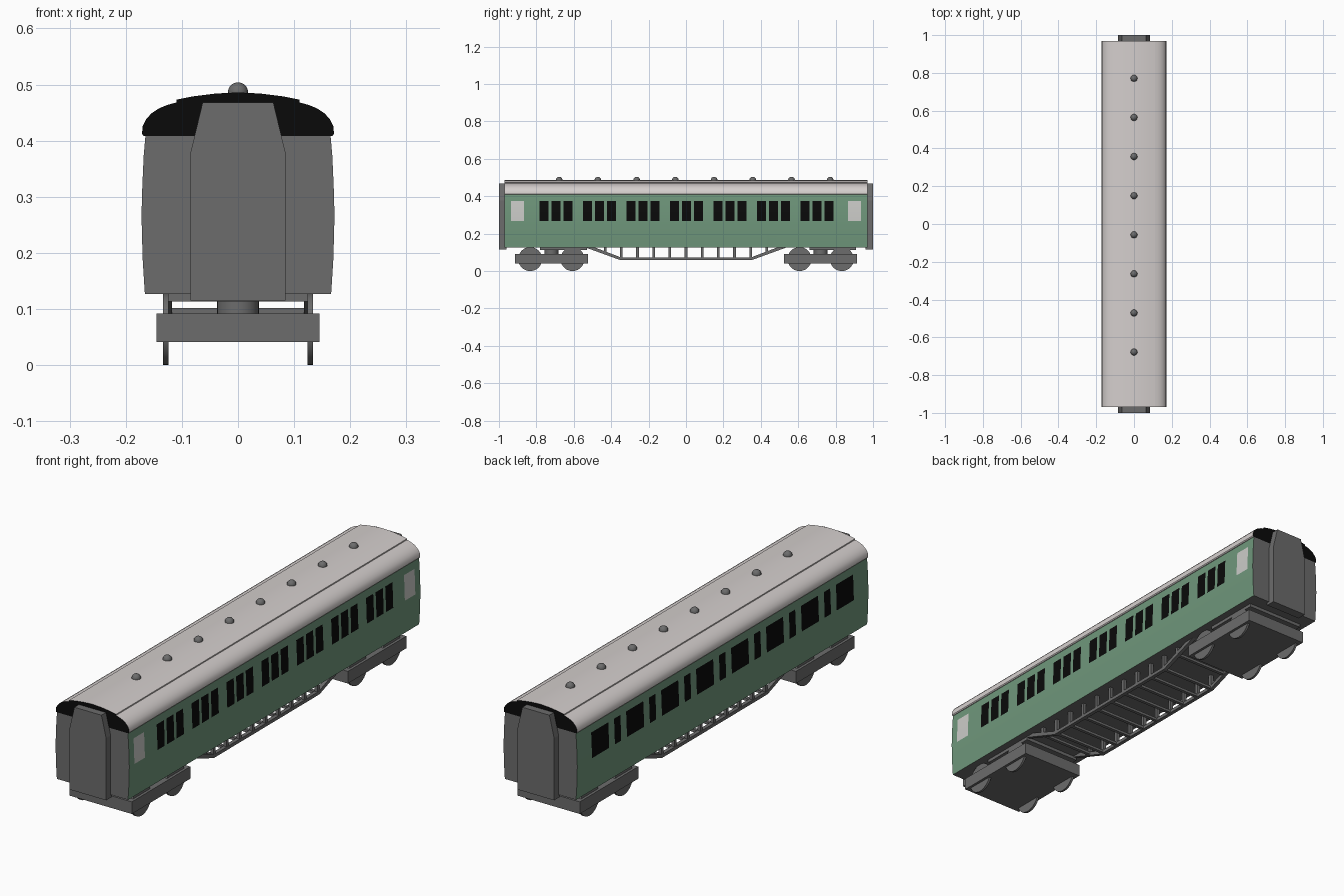
import bpy, bmesh, math
from mathutils import Matrix

if "Cube" in bpy.data.objects:
    bpy.data.objects.remove(bpy.data.objects["Cube"])


def material(name, rgb):
    m = bpy.data.materials.new(name)
    m.diffuse_color = (*rgb, 1)
    m.use_nodes = True
    m.node_tree.nodes["Principled BSDF"].inputs["Base Color"].default_value = m.diffuse_color
    return m


GREY = material("dark grey metal", (0.15, 0.15, 0.15))
GREEN = material("green paint", (0.16, 0.31, 0.20))
WHITE = material("pale roof", (0.66, 0.62, 0.61))
BLACK = material("black", (0.003, 0.003, 0.003))
FROST = material("frosted glass", (0.60, 0.60, 0.58))


def finish(name, bm, mats, smooth=None):
    bmesh.ops.recalc_face_normals(bm, faces=bm.faces)
    me = bpy.data.meshes.new(name)
    bm.to_mesh(me)
    bm.free()
    for m in mats:
        me.materials.append(m)
    ob = bpy.data.objects.new(name, me)
    bpy.context.collection.objects.link(ob)
    if smooth:
        me.shade_smooth()
        me.set_sharp_from_angle(angle=math.radians(smooth))
    return ob


def prism_bm(pts, axis, a, b):
    """Extrude a flat outline along x (points are y,z) or y (points are x,z)."""
    bm = bmesh.new()
    rings = []
    for t in (a, b):
        rings.append([bm.verts.new((t, p, z) if axis == "x" else (p, t, z)) for p, z in pts])
    n = len(pts)
    bm.faces.new(rings[0])
    bm.faces.new(rings[1])
    for i in range(n):
        j = (i + 1) % n
        bm.faces.new((rings[0][i], rings[0][j], rings[1][j], rings[1][i]))
    return bm


def box(name, x0, x1, y0, y1, z0, z1):
    bm = prism_bm([(x0, z0), (x1, z0), (x1, z1), (x0, z1)], "y", y0, y1)
    return finish(name, bm, [GREY])


def cylinder(name, r, depth, loc, rot=None, seg=32):
    bm = bmesh.new()
    mat = Matrix.Translation(loc) @ (rot or Matrix())
    bmesh.ops.create_cone(bm, cap_ends=True, segments=seg, radius1=r, radius2=r,
                          depth=depth, matrix=mat)
    return finish(name, bm, [GREY], 40)


def mirrored(half):
    return half + [(-x, z) for x, z in reversed(half) if x > 0]


# Window layout: (y start, y end, material index)
WIN_LOW, WIN_HIGH = 0.267, 0.374
right_windows = [(-0.936, -0.866, 2), (0.866, 0.936, 2)]
for g in range(7):
    for k in range(3):
        y = -0.782 + g * 0.2325 + k * 0.064
        right_windows.append((y, y + 0.048, 1))
left_windows = []
for i in range(15):
    y = -0.816 + i * 0.1165
    w = 0.057 if i % 2 == 0 else 0.021
    left_windows.append((y - w, y + w, 1))

# Body: bowed sides, cut along the window edges and coloured by position
side = [(0.166, 0.127), (0.170, 0.19), (0.172, WIN_LOW), (0.1705, 0.32),
        (0.168, WIN_HIGH), (0.165, 0.408)]
bm = prism_bm(mirrored(side), "y", -0.97, 0.97)
for y in sorted({v for w in right_windows + left_windows for v in w[:2]}):
    bmesh.ops.bisect_plane(bm, geom=bm.verts[:] + bm.edges[:] + bm.faces[:],
                           plane_co=(0, y, 0), plane_no=(0, 1, 0))
bmesh.ops.recalc_face_normals(bm, faces=bm.faces)
for f in bm.faces:
    c = f.calc_center_median()
    f.material_index = 3
    if abs(f.normal.x) > 0.5:
        f.material_index = 0
        if WIN_LOW < c.z < WIN_HIGH:
            for a, b, idx in (right_windows if f.normal.x > 0 else left_windows):
                if a < c.y < b:
                    f.material_index = idx
finish("carriage_body", bm, [GREEN, BLACK, FROST, GREY], 30)

# Roof: domed, with a slightly raised centre panel and black ends
roof = [(0.168, 0.408), (0.171, 0.412), (0.170, 0.426), (0.164, 0.438), (0.154, 0.449),
        (0.140, 0.458), (0.125, 0.464), (0.110, 0.468), (0.110, 0.473),
        (0.080, 0.479), (0.040, 0.484), (0, 0.486)]
bm = prism_bm(mirrored(roof), "y", -0.97, 0.97)
bmesh.ops.recalc_face_normals(bm, faces=bm.faces)
for f in bm.faces:
    f.material_index = 1 if abs(f.normal.y) > 0.5 else 0
finish("roof", bm, [WHITE, BLACK], 35)

# Roof vents
for i in range(8):
    bm = bmesh.new()
    bmesh.ops.create_uvsphere(bm, u_segments=16, v_segments=10, radius=0.018,
                              matrix=Matrix.Translation((0, -0.678 + i * 0.207, 0.486)))
    finish("roof_vent", bm, [GREY], 60)

# Gangway connections at both ends
gangway = [(0.085, 0.115), (0.085, 0.377), (0.063, 0.468)]
for s in (-1, 1):
    finish("gangway", prism_bm(mirrored(gangway), "y", s * 0.96, s * 1.0), [GREY])

# Bogies: solid frame, pivot, bolster and four wheels each
turn = Matrix.Rotation(math.pi / 2, 4, "Y")
for s in (-1, 1):
    yc = s * 0.72
    box("bogie_frame", -0.145, 0.145, yc - 0.195, yc + 0.195, 0.041, 0.092)
    cylinder("bogie_pivot", 0.037, 0.04, (0, yc, 0.108))
    box("underframe_plate", -0.134, 0.134, yc - 0.06, yc + 0.19, 0.113, 0.128)
    for dy in (-0.113, 0.113):
        for sx in (-1, 1):
            cylinder("wheel", 0.064, 0.010, (sx * 0.129, yc + dy, 0.064), turn)

# Truss underframe: bent side bars, posts and cross bars
truss = [(-0.54, 0.127), (-0.353, 0.059), (0.353, 0.059), (0.54, 0.127),
         (0.49, 0.127), (0.348, 0.073), (-0.348, 0.073), (-0.49, 0.127)]
for s in (-1, 1):
    finish("truss_bar", prism_bm(truss, "x", s * 0.118, s * 0.134), [GREY])
for i in range(-5, 6):
    y = i * 0.0865
    low = 0.066 if abs(i) < 5 else 0.096
    for s in (-1, 1):
        box("truss_post", s * 0.126 - 0.007, s * 0.126 + 0.007, y - 0.007, y + 0.007, low, 0.128)
    box("cross_bar", -0.12, 0.12, y - 0.007, y + 0.007, low - 0.005, low + 0.006)
